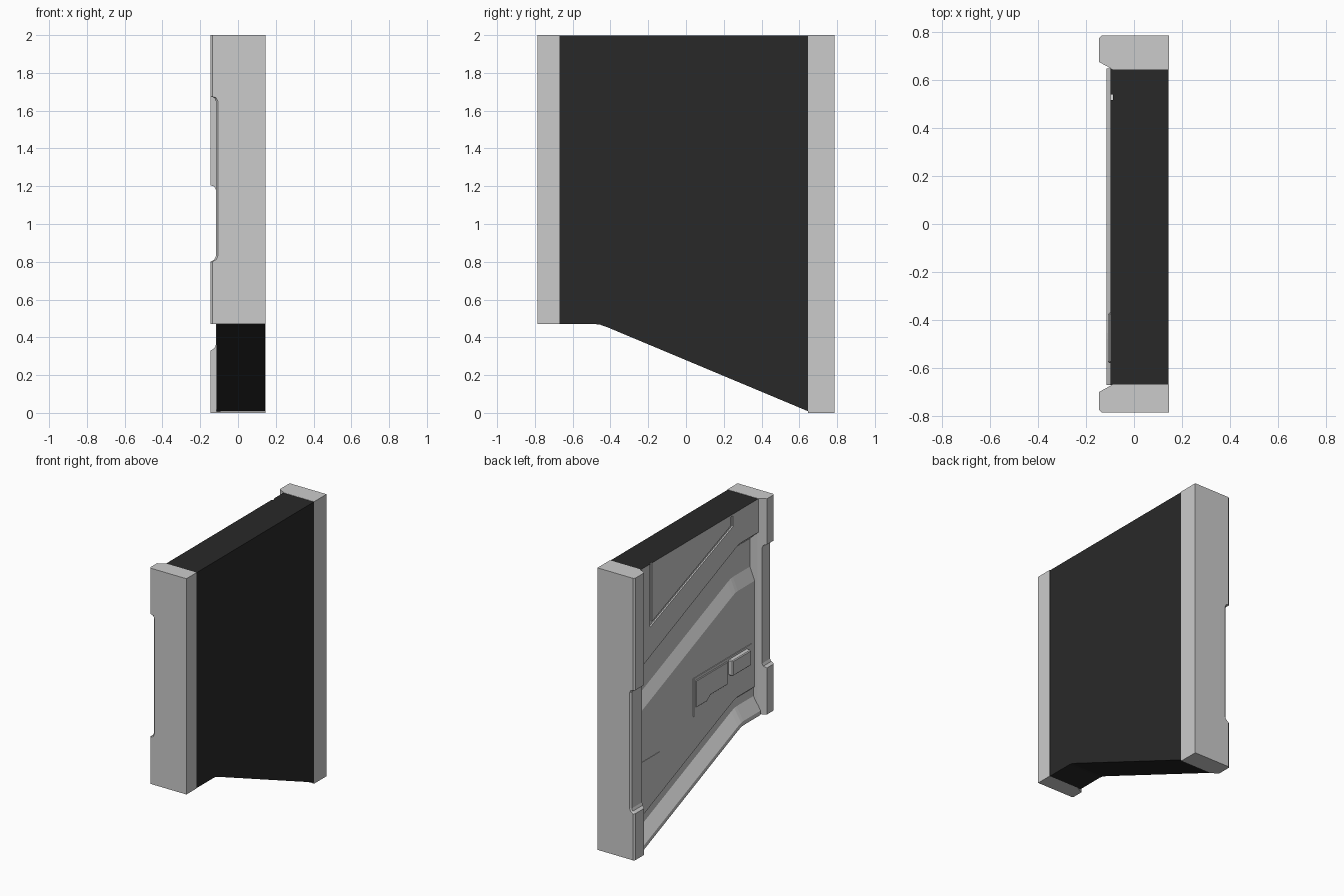
import bpy, bmesh

if "Cube" in bpy.data.objects:
    bpy.data.objects.remove(bpy.data.objects["Cube"])

dark = bpy.data.materials.new("dark_backing")
dark.diffuse_color = (0.022, 0.022, 0.022, 1)
dark.use_nodes = True
dark.node_tree.nodes["Principled BSDF"].inputs["Base Color"].default_value = dark.diffuse_color


def loft(name, rings):
    """Join equal closed rings into a capped solid."""
    bm = bmesh.new()
    vs = [[bm.verts.new(p) for p in r] for r in rings]
    n = len(rings[0])
    for a, b in zip(vs, vs[1:]):
        for i in range(n):
            j = (i + 1) % n
            bm.faces.new((a[i], a[j], b[j], b[i]))
    bm.faces.new(vs[0])
    bm.faces.new(vs[-1])
    bmesh.ops.recalc_face_normals(bm, faces=bm.faces)
    me = bpy.data.meshes.new(name)
    bm.to_mesh(me)
    bm.free()
    ob = bpy.data.objects.new(name, me)
    bpy.context.collection.objects.link(ob)
    return ob


def prism(name, yz, x0, x1, bevel=0):
    ob = loft(name, [[(x, y, z) for y, z in yz] for x in (x0, x1)])
    if bevel:
        m = ob.modifiers.new("bevel", 'BEVEL')
        m.width = bevel
        m.segments = 1
    return ob


def rect(y0, y1, z0, z1):
    return [(y0, z0), (y1, z0), (y1, z1), (y0, z1)]


# Door panel: cross-section (x, height above the sloping lower edge) swept in y
lower_edge = [(-0.672, 0.47), (-0.48, 0.47), (-0.455, 0.467), (-0.42, 0.455), (0.648, 0.008)]
section = [(0.143, 0), (-0.115, 0), (-0.115, 0.03), (-0.06, 0.12), (-0.06, 0.18),
           (-0.07, 0.19), (-0.07, 0.94), (-0.032, 1.03), (-0.032, 1.23),
           (-0.097, 1.29), (-0.097, None), (0.143, None)]
panel = loft("door_panel", [[(x, y, 1.998 if h is None else z + h) for x, h in section]
                            for y, z in lower_edge])
panel.data.materials.append(None)
panel.data.materials.append(dark)
for f in panel.data.polygons:
    cx = f.center.x
    if f.normal.x > 0.5 or (abs(f.normal.x) < 0.1 and cx > 0 and abs(f.normal.y) < 0.9):
        f.material_index = 1

# Engraved line on the upper panel
w = 0.022
groove = prism("groove_cutter", [(0.54, 2.1), (0.54, 1.55), (-0.39, 1.91), (-0.39, 1.985),
                                 (-0.39 + w, 1.985), (-0.39 + w, 1.91 + w * 0.7),
                                 (0.54 - w, 1.55 + w * 1.5), (0.54 - w, 2.1)], -0.2, -0.087)
groove.hide_render = True
groove.hide_set(True)
m = panel.modifiers.new("groove", 'BOOLEAN')
m.operation = 'DIFFERENCE'
m.object = groove
m.solver = 'EXACT'


# Side posts: thick ends with a shallower middle stretch
def post(name, inner, outer, levels):
    s = 1 if outer > inner else -1
    rings = []
    for z, d in levels:
        cham = inner + s * 0.03 * (d - 0.09) / 0.055
        rings.append([(x, y, z) for x, y in (
            (0.145, outer), (0.145, inner), (-0.02, inner), (-0.09, inner), (-d, cham),
            (-d, outer - s * 0.01), (-d + 0.01, outer))])
    return loft(name, rings)


def levels(z0, lo, hi):
    return [(z0, 0.145), (lo, 0.145), (lo + 0.012, 0.125), (lo + 0.03, 0.117),
            (hi - 0.03, 0.117), (hi - 0.012, 0.125), (hi - 0.005, 0.145), (2, 0.145)]


post("front_post", -0.67, -0.785, levels(0.47, 0.80, 1.68))
post("back_post", 0.645, 0.785, levels(0, 0.33, 1.21))

# Latch plate, inner cover and handle
prism("latch_plate", rect(-0.63, 0.02, 0.71, 0.98), -0.05, -0.075)
prism("latch_cover", [(0, 0.77), (0, 0.96), (-0.35, 0.96), (-0.35, 0.80),
                      (-0.16, 0.80), (-0.12, 0.77)], -0.05, -0.082, 0.003)
prism("handle", rect(-0.58, -0.37, 0.855, 0.965), -0.05, -0.108, 0.006)

# Short trim line near the back post
prism("trim_strip", rect(0.40, 0.64, 0.60, 0.606), -0.05, -0.073)
